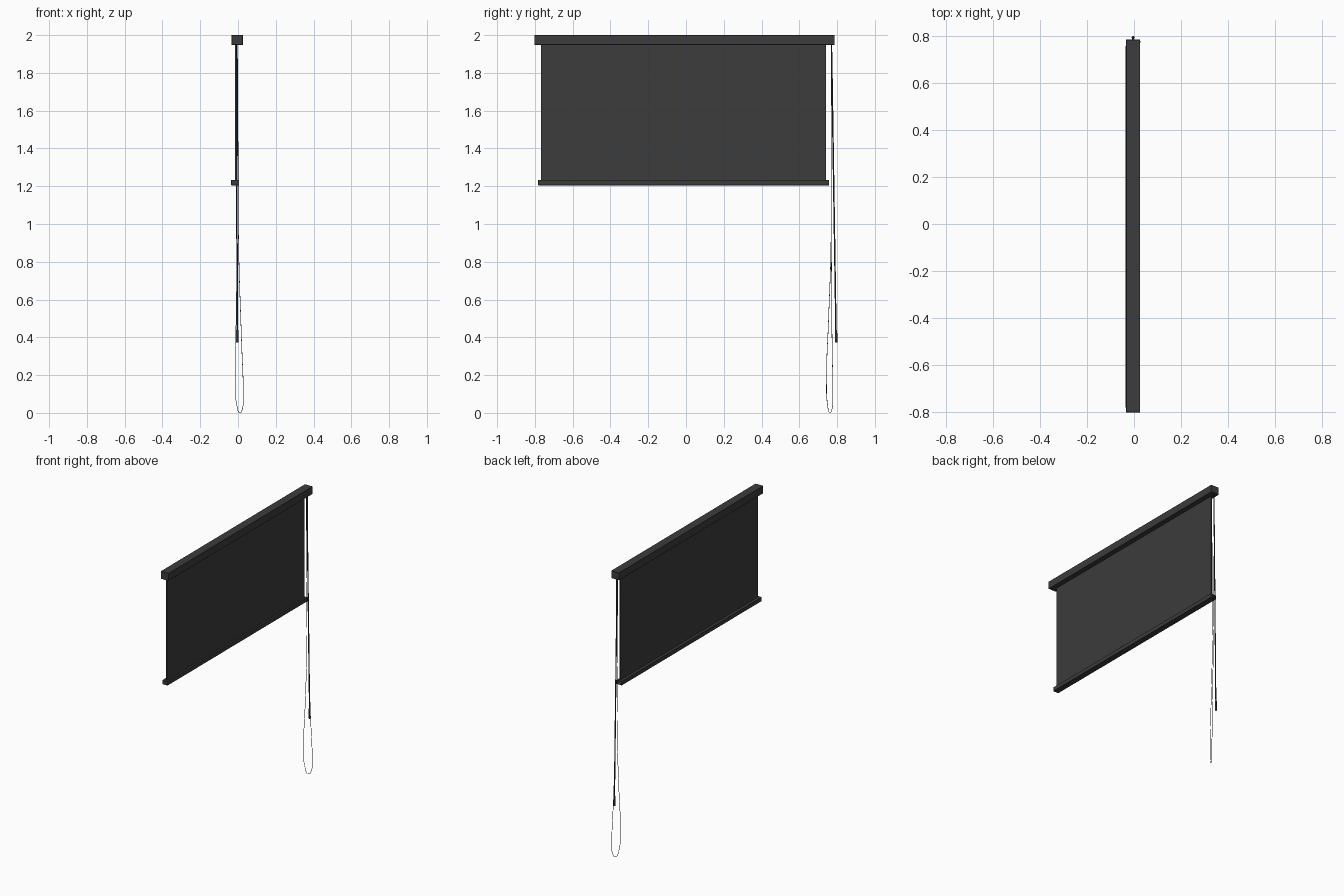
import bpy

if "Cube" in bpy.data.objects:
    bpy.data.objects.remove(bpy.data.objects["Cube"])

dark = bpy.data.materials.new("charcoal")
dark.diffuse_color = (0.045, 0.045, 0.045, 1)
dark.use_nodes = True
dark.node_tree.nodes["Principled BSDF"].inputs["Base Color"].default_value = dark.diffuse_color


def box(name, x, y, z, bevel=0.0):
    bpy.ops.mesh.primitive_cube_add(size=1, location=[sum(r) / 2 for r in (x, y, z)])
    ob = bpy.context.object
    ob.name = name
    ob.scale = [r[1] - r[0] for r in (x, y, z)]
    bpy.ops.object.transform_apply(location=False, rotation=False, scale=True)
    if bevel:
        mod = ob.modifiers.new("edge", 'BEVEL')
        mod.width, mod.segments = bevel, 1
    ob.data.materials.append(dark)
    return ob


def tube(name, points, radius, smooth=False, cyclic=False, sides=1):
    cu = bpy.data.curves.new(name, 'CURVE')
    cu.dimensions = '3D'
    cu.bevel_depth, cu.bevel_resolution = radius, sides
    cu.use_fill_caps = True
    cu.resolution_u = 8
    if smooth:
        sp = cu.splines.new('BEZIER')
        sp.bezier_points.add(len(points) - 1)
        for bp, p in zip(sp.bezier_points, points):
            bp.co = p
            bp.handle_left_type = bp.handle_right_type = 'AUTO'
    else:
        sp = cu.splines.new('POLY')
        sp.points.add(len(points) - 1)
        for sp_pt, p in zip(sp.points, points):
            sp_pt.co = (*p, 1)
    sp.use_cyclic_u = cyclic
    ob = bpy.data.objects.new(name, cu)
    bpy.context.collection.objects.link(ob)
    cu.materials.append(dark)
    return ob


# Rails and shade cloth
box("head_rail", (-0.034, 0.026), (-0.803, 0.786), (1.948, 2.0), 0.001)
box("shade_cloth", (-0.016, -0.008), (-0.768, 0.742), (1.22, 1.955))
box("bottom_rail", (-0.036, 0.005), (-0.783, 0.758), (1.205, 1.233), 0.001)

# Tilt wand hanging from a short hook, with a thicker grip at the end
tube("wand_hook", [(-0.008, 0.77, 1.955), (-0.008, 0.771, 1.90)], 0.003)
tube("tilt_wand", [(-0.008, 0.771, 1.91), (-0.004, 0.794, 0.43)], 0.004)
tube("wand_grip", [(-0.004, 0.794, 0.44), (-0.004, 0.795, 0.372)], 0.0065, sides=2)

# Pull cord: two strands running down into one hanging loop
tube("pull_cord", [
    (-0.013, 0.768, 1.955), (-0.010, 0.768, 1.4), (-0.006, 0.767, 0.85),
    (-0.010, 0.755, 0.5), (-0.014, 0.744, 0.17), (-0.006, 0.750, 0.04),
    (0.010, 0.762, 0.0015),
    (0.025, 0.775, 0.03), (0.028, 0.777, 0.08), (0.018, 0.773, 0.4),
    (0.004, 0.770, 0.85), (0.000, 0.770, 1.4), (-0.001, 0.770, 1.955),
], 0.0015, smooth=True)
